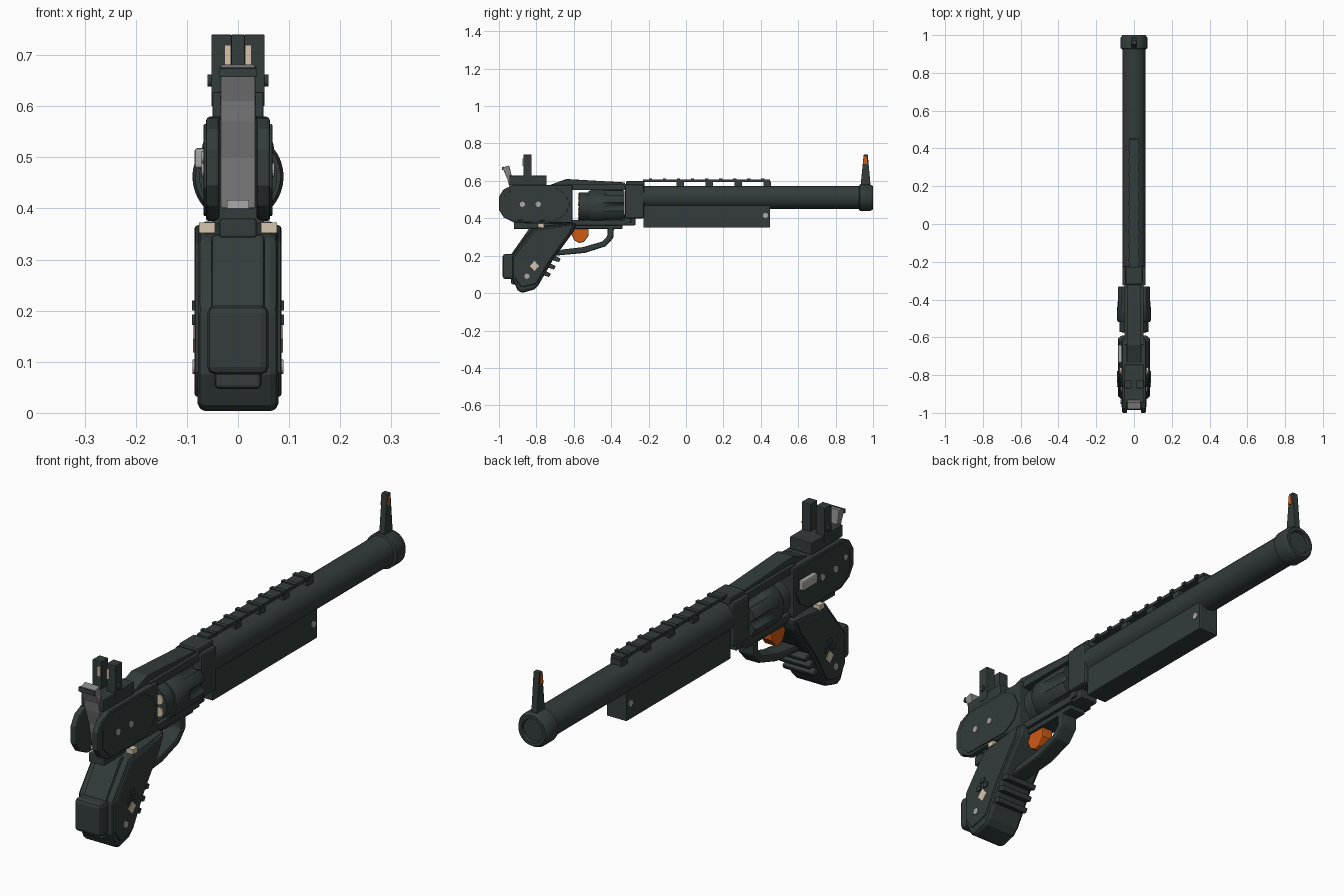
import bpy, bmesh, math
from mathutils import Matrix, Vector


def mat(name, rgb):
    m = bpy.data.materials.new(name)
    m.diffuse_color = (*rgb, 1)
    return m


DARK = mat("dark_green_grey", (0.033, 0.045, 0.044))
GREY = mat("hammer_grey", (0.24, 0.24, 0.24))
LIGHT = mat("light_steel", (0.40, 0.40, 0.39))
ORANGE = mat("orange", (0.62, 0.10, 0.006))
CREAM = mat("cream", (0.66, 0.56, 0.42))


def finish(bm, name, m, bevel=0.0, smooth=False, segs=2):
    bmesh.ops.recalc_face_normals(bm, faces=bm.faces)
    me = bpy.data.meshes.new(name)
    bm.to_mesh(me)
    bm.free()
    me.materials.append(m)
    ob = bpy.data.objects.new(name, me)
    bpy.context.collection.objects.link(ob)
    if bevel:
        b = ob.modifiers.new("bevel", 'BEVEL')
        b.width, b.segments, b.limit_method = bevel, segs, 'ANGLE'
        b.angle_limit = math.radians(35)
    if smooth:
        bpy.ops.object.select_all(action='DESELECT')
        ob.select_set(True)
        bpy.context.view_layer.objects.active = ob
        bpy.ops.object.shade_smooth_by_angle(angle=math.radians(35))
    return ob


def prism(name, pts, x0, x1, m=DARK, bevel=0.0):
    """Side profile of (y, z) points, extruded from x0 to x1."""
    bm = bmesh.new()
    f = bm.faces.new([bm.verts.new((x0, y, z)) for y, z in pts])
    r = bmesh.ops.extrude_face_region(bm, geom=[f])
    bmesh.ops.translate(bm, vec=(x1 - x0, 0, 0),
                        verts=[v for v in r["geom"] if isinstance(v, bmesh.types.BMVert)])
    return finish(bm, name, m, bevel)


def box(name, x0, x1, y0, y1, z0, z1, m=DARK, bevel=0.0):
    return prism(name, [(y0, z0), (y1, z0), (y1, z1), (y0, z1)], x0, x1, m, bevel)


def disc(name, x0, x1, y, z, r, m=LIGHT, n=16):
    """Round stud lying along x."""
    return prism(name, [(y + r * math.cos(i * math.tau / n), z + r * math.sin(i * math.tau / n))
                        for i in range(n)], x0, x1, m)


def lathe(name, prof, cz, m=DARK, n=32, cx=0.0, radius=lambda a, y, r: r):
    """Rings of (y, r) around a lengthwise axis, capped at both ends."""
    bm = bmesh.new()
    rings = []
    for y, r in prof:
        ring = []
        for i in range(n):
            a = i * math.tau / n
            q = radius(a, y, r)
            ring.append(bm.verts.new((cx + q * math.cos(a), y, cz + q * math.sin(a))))
        rings.append(ring)
    for a, b in zip(rings, rings[1:]):
        for i in range(n):
            j = (i + 1) % n
            bm.faces.new((a[i], a[j], b[j], b[i]))
    bm.faces.new(rings[0])
    bm.faces.new(rings[-1])
    return finish(bm, name, m, smooth=True)


# Barrel with muzzle collar and plugged bore
lathe("barrel", [(-0.28, 0.062), (0.95, 0.062)], 0.512)
lathe("muzzle_collar", [(0.925, 0.062), (0.93, 0.071), (0.985, 0.071), (1.0, 0.062),
                        (1.0, 0.048), (0.99, 0.045), (0.99, 0.01)], 0.51)

# Front sight with orange side inserts
prism("front_sight", [(0.932, 0.56), (0.988, 0.56), (0.972, 0.74), (0.95, 0.74)],
      -0.013, 0.013, DARK, 0.002)
for s in (-1, 1):
    prism("front_sight_insert", [(0.948, 0.69), (0.968, 0.69), (0.966, 0.73), (0.952, 0.73)],
          s * 0.012, s * 0.016, ORANGE)

# Box under the barrel
box("underbarrel_box", -0.045, 0.045, -0.228, 0.45, 0.35, 0.47, DARK, 0.003)
for s in (-1, 1):
    disc("box_screw", s * 0.043, s * 0.049, 0.425, 0.415, 0.014)

# Top rail on short posts with thin ribs
box("rail_strip", -0.026, 0.026, -0.23, 0.45, 0.594, 0.607)
for i in range(4):
    y = -0.03 + i * 0.155
    box("rail_post", -0.024, 0.024, y - 0.02, y + 0.02, 0.56, 0.596)
for i in range(9):
    y = -0.19 + i * 0.075
    box("rail_rib", -0.032, 0.032, y - 0.009, y + 0.009, 0.598, 0.612)

# Barrel shroud and crane
box("barrel_shroud", -0.062, 0.062, -0.325, -0.225, 0.40, 0.58, DARK, 0.008)
box("shroud_cap", -0.045, 0.045, -0.32, -0.222, 0.57, 0.599, DARK, 0.006)
box("crane", -0.04, 0.04, -0.34, -0.27, 0.362, 0.405, DARK, 0.006)
box("crane_lip", -0.05, 0.05, -0.33, -0.295, 0.375, 0.42, DARK, 0.004)

# Frame straps around the cylinder
prism("top_strap", [(-0.75, 0.57), (-0.64, 0.61), (-0.33, 0.592), (-0.31, 0.56), (-0.75, 0.56)],
      -0.037, 0.037, DARK, 0.003)
box("strap_base", -0.05, 0.05, -0.64, -0.31, 0.55, 0.582, DARK, 0.003)
box("bottom_strap", -0.05, 0.05, -0.64, -0.32, 0.362, 0.392, DARK, 0.003)
box("lower_rail", -0.036, 0.036, -0.92, -0.34, 0.343, 0.38, DARK, 0.004)


# Fluted cylinder with a core and cream rims behind
def flute(a, y, r):
    if y < -0.43:
        return r
    return r - 0.02 * max(0.0, math.cos(6 * a)) ** 0.7


lathe("cylinder", [(-0.52, 0.083), (-0.51, 0.089), (-0.44, 0.089), (-0.41, 0.089),
                   (-0.34, 0.089), (-0.33, 0.084)], 0.462, n=72, radius=flute)
lathe("cylinder_core", [(-0.572, 0.076), (-0.515, 0.076)], 0.462)
for i in range(6):
    a = i * math.tau / 6 + math.pi / 6
    lathe("cartridge_rim", [(-0.578, 0.02), (-0.571, 0.02)], 0.462 + 0.05 * math.sin(a),
          CREAM, 16, 0.05 * math.cos(a))

# Receiver: central block and two cheeks with a hammer slot
box("receiver_core", -0.045, 0.045, -0.86, -0.607, 0.37, 0.575)
cheek = [(-1.0, 0.445), (-0.975, 0.405), (-0.92, 0.378), (-0.607, 0.375), (-0.607, 0.577),
         (-0.925, 0.577), (-0.975, 0.555), (-1.0, 0.515)]
panel = [(-0.92, 0.39), (-0.70, 0.385), (-0.645, 0.42), (-0.62, 0.475), (-0.645, 0.53),
         (-0.70, 0.565), (-0.92, 0.565), (-0.97, 0.52), (-0.97, 0.44)]
for s in (-1, 1):
    prism("receiver_cheek", cheek, s * 0.036, s * 0.063, DARK, 0.006)
    prism("cheek_panel", panel, s * 0.06, s * 0.067, DARK, 0.002)
    for y in (-0.875, -0.79):
        disc("receiver_screw", s * 0.06, s * 0.071, y, 0.475, 0.014)
disc("left_rear_screw", -0.071, -0.06, -0.94, 0.50, 0.012)
box("cylinder_latch", -0.085, -0.06, -0.735, -0.64, 0.478, 0.518, LIGHT, 0.006)

# Hammer, its dark spur edge and the lower tab
prism("hammer", [(-0.982, 0.672), (-0.945, 0.682), (-0.93, 0.62), (-0.90, 0.55), (-0.86, 0.50),
                 (-0.86, 0.40), (-0.90, 0.40), (-0.92, 0.50), (-0.945, 0.57), (-0.955, 0.61)],
      -0.034, 0.034, GREY, 0.003)
prism("hammer_spur_edge", [(-0.985, 0.657), (-0.979, 0.657), (-0.976, 0.676), (-0.983, 0.674)],
      -0.036, 0.036, DARK)
box("hammer_tab", -0.022, 0.022, -0.925, -0.89, 0.40, 0.416, LIGHT)

# Rear sight: base, two posts with cream marks, side knobs
box("rear_sight_base", -0.05, 0.05, -0.945, -0.745, 0.578, 0.628, DARK, 0.003)
for s in (-1, 1):
    box("rear_sight_post", s * 0.012, s * 0.052, -0.87, -0.825, 0.60, 0.74, DARK, 0.002)
    box("rear_sight_mark", s * 0.014, s * 0.026, -0.874, -0.868, 0.68, 0.72, CREAM)
    disc("rear_sight_knob", s * 0.05, s * 0.06, -0.848, 0.65, 0.012, DARK)

# Grip body, raised side panels, back strap pieces
grip = [(-0.82, 0.345), (-0.74, 0.36), (-0.585, 0.376), (-0.60, 0.33), (-0.71, 0.18),
        (-0.79, 0.04), (-0.81, 0.02), (-0.88, 0.0), (-0.90, 0.015), (-0.928, 0.075), (-0.928, 0.205)]
prism("grip_body", grip, -0.079, 0.079, DARK, 0.016)
side = [(-0.81, 0.335), (-0.60, 0.368), (-0.625, 0.315), (-0.725, 0.18), (-0.80, 0.05),
        (-0.88, 0.03), (-0.915, 0.08), (-0.915, 0.2)]
for s in (-1, 1):
    prism("grip_panel", side, s * 0.06, s * 0.085, DARK, 0.006)
    disc("grip_screw", s * 0.08, s * 0.089, -0.85, 0.09, 0.014)
    # plain inlay with two dark studs above it
    prism("grip_inlay", [(-0.835, 0.145), (-0.81, 0.118), (-0.785, 0.145), (-0.81, 0.172)],
          s * 0.083, s * 0.088, CREAM)
    for y, z in ((-0.83, 0.182), (-0.79, 0.182), (-0.81, 0.21)):
        box("grip_stud", s * 0.08, s * 0.09, y - 0.012, y + 0.012, z - 0.01, z + 0.01)
    box("grip_top_inlay", s * 0.045, s * 0.076, -0.79, -0.76, 0.352, 0.372, CREAM)
box("back_strap_pad", -0.06, 0.06, -0.98, -0.90, 0.075, 0.21, DARK, 0.015)
box("back_strap_foot", -0.045, 0.045, -0.935, -0.89, 0.047, 0.09, DARK, 0.008)
prism("back_strap_spine", [(-0.94, 0.20), (-0.835, 0.35), (-0.78, 0.34), (-0.88, 0.19)],
      -0.052, 0.052, DARK, 0.008)

# Finger ridges on the front edge of the grip
for i in range(3):
    y, z = -0.688 - i * 0.026, 0.188 - i * 0.04
    prism("finger_ridge", [(y - 0.03, z - 0.01), (y + 0.008, z - 0.022), (y + 0.018, z - 0.004),
                           (y - 0.02, z + 0.015)], -0.07, 0.07, DARK, 0.004)

# Trigger guard: a band swept from an outer and an inner path
outer = [(-0.385, 0.365), (-0.388, 0.295), (-0.43, 0.25), (-0.54, 0.215), (-0.70, 0.20)]
inner = [(-0.67, 0.232), (-0.55, 0.246), (-0.45, 0.275), (-0.42, 0.305), (-0.42, 0.365)]
prism("trigger_guard", outer + inner, -0.036, 0.036, DARK, 0.008)

# Trigger
prism("trigger", [(-0.61, 0.35), (-0.52, 0.35), (-0.522, 0.305), (-0.545, 0.275), (-0.57, 0.267),
                  (-0.598, 0.283), (-0.612, 0.315)], -0.025, 0.025, ORANGE, 0.004)
